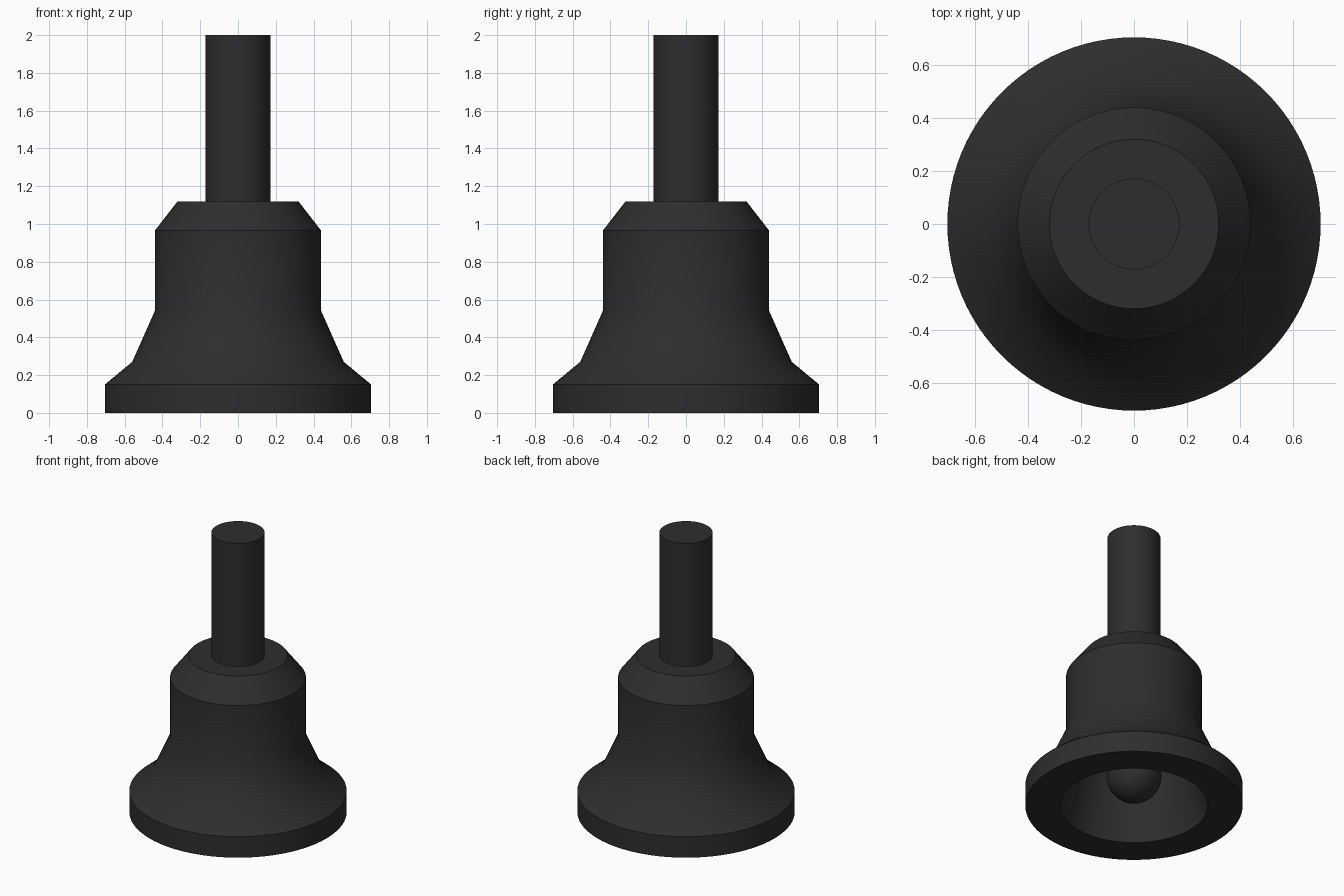
import bpy, math

if "Cube" in bpy.data.objects:
    bpy.data.objects.remove(bpy.data.objects["Cube"])

SEGMENTS = 96

# Single dark material
black = bpy.data.materials.new("soft_black")
black.diffuse_color = (0.027, 0.027, 0.028, 1)
black.use_nodes = True
black.node_tree.nodes["Principled BSDF"].inputs["Base Color"].default_value = black.diffuse_color


def lathe(name, profile, closed=False):
    """Revolve (radius, height) points around z; radius 0 makes a pole."""
    verts, faces, rings = [], [], []
    for r, z in profile:
        n = 1 if r == 0 else SEGMENTS
        rings.append((len(verts), n))
        for i in range(n):
            a = 2 * math.pi * i / SEGMENTS
            verts.append((r * math.cos(a), r * math.sin(a), z))
    pairs = list(zip(rings, rings[1:]))
    if closed:
        pairs.append((rings[-1], rings[0]))
    for (a, na), (b, nb) in pairs:
        for i in range(SEGMENTS):
            j = (i + 1) % SEGMENTS
            if na == 1:
                faces.append((a, b + j, b + i))
            elif nb == 1:
                faces.append((a + i, a + j, b))
            else:
                faces.append((a + i, a + j, b + j, b + i))
    mesh = bpy.data.meshes.new(name)
    mesh.from_pydata(verts, [], faces)
    mesh.materials.append(black)
    obj = bpy.data.objects.new(name, mesh)
    bpy.context.collection.objects.link(obj)
    bpy.ops.object.select_all(action='DESELECT')
    obj.select_set(True)
    bpy.context.view_layer.objects.active = obj
    bpy.ops.object.shade_smooth_by_angle(angle=math.radians(30))
    return obj


# Hollow bell: inner ceiling and wall, flat lip, then the outer shell
lathe("bell_body", [
    (0, 0.98), (0.31, 0.98), (0.34, 0.52), (0.40, 0.25), (0.48, 0),
    (0.705, 0), (0.705, 0.15), (0.56, 0.27), (0.44, 0.54),
    (0.44, 0.965), (0.32, 1.12), (0, 1.12)])

# Straight handle
lathe("handle", [(0, 1.10), (0.172, 1.10), (0.172, 2.0), (0, 2.0)])

# Clapper: rod hanging from the ceiling with a ball on the end
lathe("clapper_rod", [(0, 0.25), (0.05, 0.25), (0.05, 0.99), (0, 0.99)])
R, CZ, STEPS = 0.178, 0.22, 24
ball = [(0, CZ - R)]
for k in range(1, STEPS):
    t = math.pi * k / STEPS
    ball.append((R * math.sin(t), CZ - R * math.cos(t)))
lathe("clapper_ball", ball + [(0, CZ + R)])
